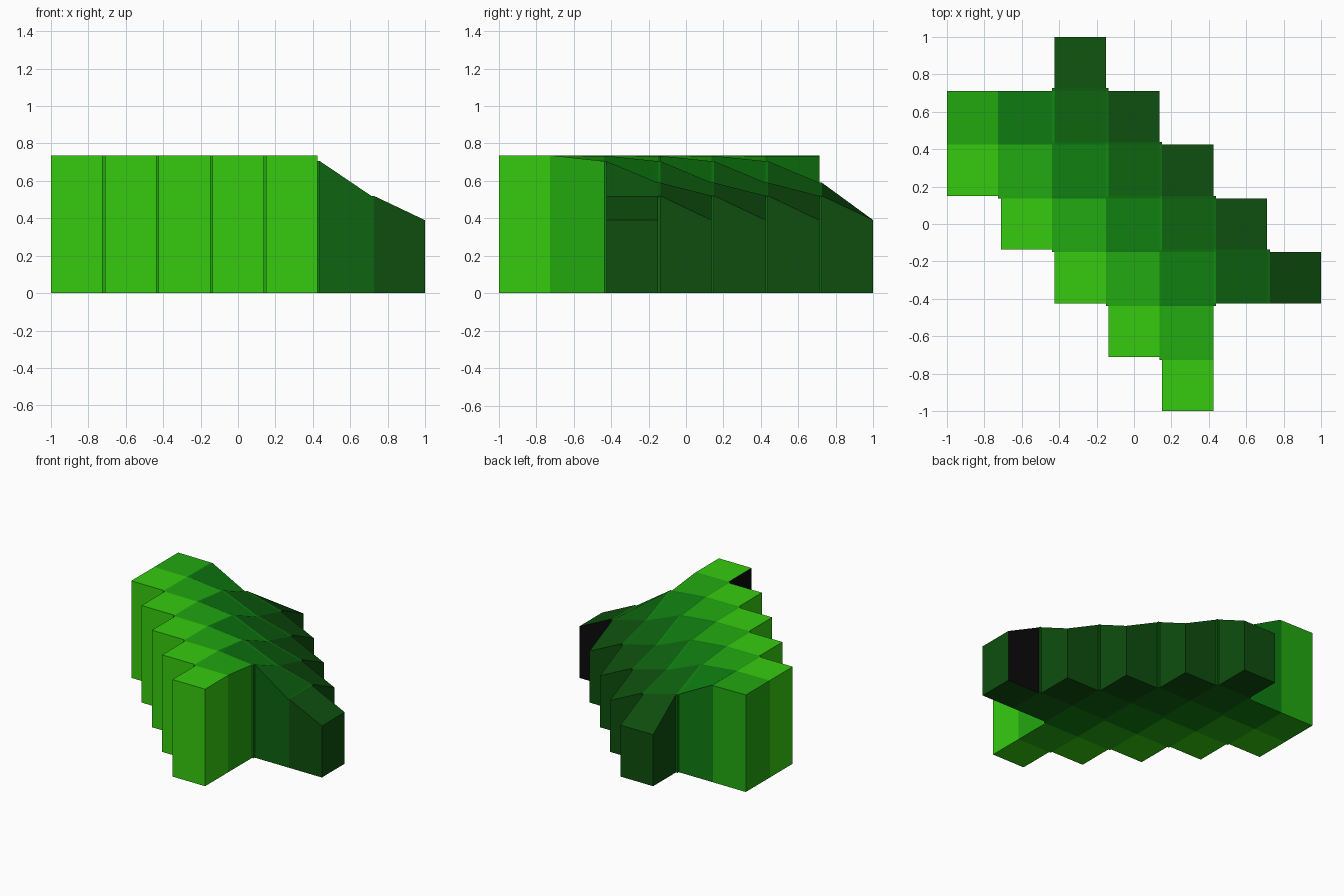
import bpy, bmesh

if "Cube" in bpy.data.objects:
    bpy.data.objects.remove(bpy.data.objects["Cube"])

# Plan: row from the front -> first and last occupied column of a 7 x 7 grid
ROWS = [(4, 4), (3, 4), (2, 6), (1, 5), (0, 4), (0, 3), (2, 2)]
CELLS = {(i, j) for j, (a, b) in enumerate(ROWS) for i in range(a, b + 1)}
PITCH, WIDTH = 0.2877, 0.2738

# Each diagonal band (column + row) has its own height and colour
HEIGHT = {4: 0.735, 5: 0.735, 6: 0.73, 7: 0.65, 8: 0.39}
COLOURS = [
    ("bright_green", (0.037, 0.597, 0.0052)),
    ("leaf_green", (0.016, 0.392, 0.0052)),
    ("mid_green", (0.0048, 0.205, 0.0056)),
    ("dark_green", (0.0044, 0.127, 0.0052)),
    ("deep_green", (0.0044, 0.076, 0.0044)),
    ("black", (0.003, 0.003, 0.003)),
]
BLACK_WALLS = {(8, 0, -1, 0), (12, 4, 0, 1)}


def coord(a):
    """Position of fine grid line a: start and end of every cell."""
    return -1 + PITCH * (a // 2) + WIDTH * (a % 2)


def top_height(a, b):
    """Mean of the distinct band heights meeting at a corner."""
    ci, cj = (a + 1) // 2, (b + 1) // 2
    bands = {i + j for i in (ci - 1, ci) for j in (cj - 1, cj) if (i, j) in CELLS}
    return sum(HEIGHT[d] for d in bands) / len(bands)


def band(a, b):
    """Band of a fine square (cell or narrow seam), or None if empty."""
    near = {(i, j) for i in (a // 2, (a + 1) // 2) for j in (b // 2, (b + 1) // 2)}
    used = near & CELLS
    need = {1: 1, 2: 2, 4: 3}[len(near)]
    if len(used) < need:
        return None
    return min((i + j for i, j in used), key=lambda d: abs(d - 6))


bm = bmesh.new()
cache = {}


def vert(a, b, top):
    key = (a, b, top)
    if key not in cache:
        cache[key] = bm.verts.new((coord(a), coord(b), top_height(a, b) if top else 0))
    return cache[key]


def face(verts, mat):
    bm.faces.new(verts).material_index = mat


# Sloping top, flat base and the walls around the stepped outline
for a in range(13):
    for b in range(13):
        d = band(a, b)
        if d is None:
            continue
        ring = [(a, b), (a + 1, b), (a + 1, b + 1), (a, b + 1)]
        face([vert(x, y, True) for x, y in ring], d - 4)
        face([vert(x, y, False) for x, y in reversed(ring)], d - 4)
        for k, (dx, dy) in enumerate([(0, -1), (1, 0), (0, 1), (-1, 0)]):
            na, nb = a + dx, b + dy
            if 0 <= na < 13 and 0 <= nb < 13 and band(na, nb) is not None:
                continue
            p, q = ring[k], ring[(k + 1) % 4]
            mat = 5 if (a, b, dx, dy) in BLACK_WALLS else d - 4
            face([vert(*p, False), vert(*q, False), vert(*q, True), vert(*p, True)], mat)

mesh = bpy.data.meshes.new("stepped_body")
bm.to_mesh(mesh)
bm.free()
for name, rgb in COLOURS:
    m = bpy.data.materials.new(name)
    m.diffuse_color = (*rgb, 1)
    m.use_nodes = True
    m.node_tree.nodes["Principled BSDF"].inputs["Base Color"].default_value = m.diffuse_color
    mesh.materials.append(m)
body = bpy.data.objects.new("stepped_body", mesh)
bpy.context.collection.objects.link(body)
